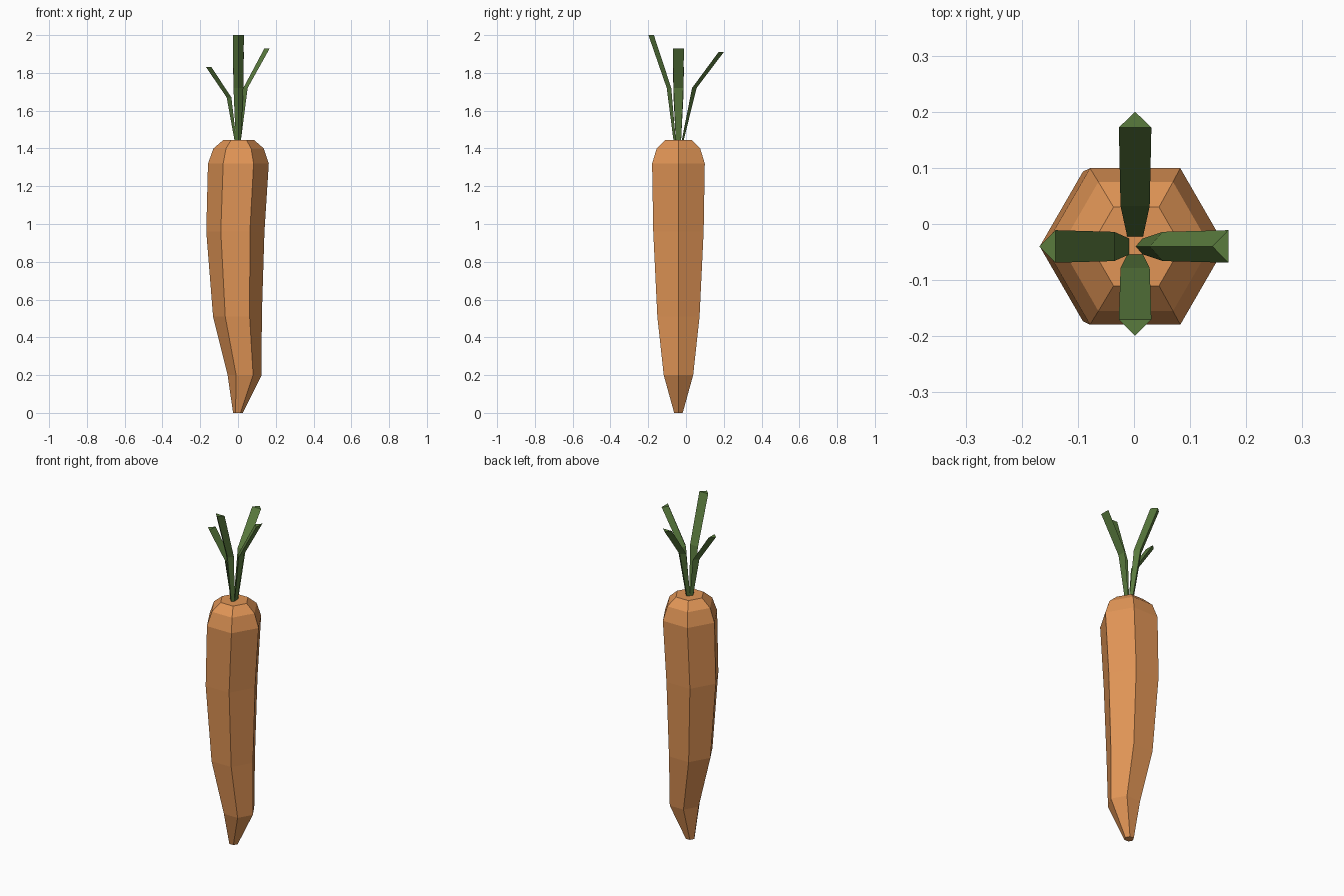
import bpy, bmesh, math
from mathutils import Vector

if "Cube" in bpy.data.objects:
    bpy.data.objects.remove(bpy.data.objects["Cube"])


def material(name, rgb):
    m = bpy.data.materials.new(name)
    m.diffuse_color = (*rgb, 1)
    m.use_nodes = True
    m.node_tree.nodes["Principled BSDF"].inputs["Base Color"].default_value = m.diffuse_color
    return m


def loft(name, rings, mat):
    """Skin a list of equal-sized rings of points, with both ends closed."""
    bm = bmesh.new()
    loops = [[bm.verts.new(p) for p in ring] for ring in rings]
    n = len(loops[0])
    for a, b in zip(loops, loops[1:]):
        for i in range(n):
            j = (i + 1) % n
            bm.faces.new((a[i], a[j], b[j], b[i]))
    bm.faces.new(loops[0][::-1])
    bm.faces.new(loops[-1])
    bmesh.ops.recalc_face_normals(bm, faces=bm.faces)
    me = bpy.data.meshes.new(name)
    bm.to_mesh(me)
    bm.free()
    me.materials.append(mat)
    ob = bpy.data.objects.new(name, me)
    bpy.context.collection.objects.link(ob)
    return ob


orange = material("carrot orange", (0.75, 0.30, 0.093))
green = material("stalk green", (0.102, 0.198, 0.048))
CY = -0.04

# Root: slightly bent six-sided taper (height, radius, centre x)
profile = [(0, 0.026, 0.0), (0.2, 0.09, 0.035), (0.51, 0.129, -0.003),
           (0.96, 0.154, -0.014), (1.32, 0.161, 0.002),
           (1.40, 0.133, 0.003), (1.445, 0.081, 0.004)]
loft("carrot_root",
     [[(cx + r * math.cos(i * math.pi / 3), CY + r * math.sin(i * math.pi / 3), z)
       for i in range(6)] for z, r, cx in profile], orange)


# Stalks: three-sided, bent once; each station is
# (height, flat side distance, ridge distance, half width)
def stalk(name, direction, stations):
    d = Vector(direction)
    side = Vector((-d.y, d.x, 0))
    centre = Vector((0.002, CY, 0))
    rings = []
    for z, flat, ridge, w in stations:
        c = centre + Vector((0, 0, z))
        rings.append([c + d * flat - side * w, c + d * flat + side * w, c + d * ridge])
    loft(name, rings, green)


stalk("stalk_right", (1, 0, 0),
      [(1.44, 0.013, 0.001, 0.014), (1.72, 0.049, 0.026, 0.026), (1.93, 0.166, 0.138, 0.029)])
stalk("stalk_left", (-1, 0, 0),
      [(1.44, 0.010, 0.020, 0.014), (1.67, 0.037, 0.062, 0.026), (1.83, 0.142, 0.171, 0.029)])
stalk("stalk_back", (0, 1, 0),
      [(1.44, 0.017, 0.027, 0.014), (1.72, 0.072, 0.096, 0.026), (1.91, 0.212, 0.240, 0.029)])
stalk("stalk_front", (0, -1, 0),
      [(1.44, 0.014, 0.026, 0.014), (1.72, 0.038, 0.062, 0.026), (2.00, 0.130, 0.159, 0.029)])
